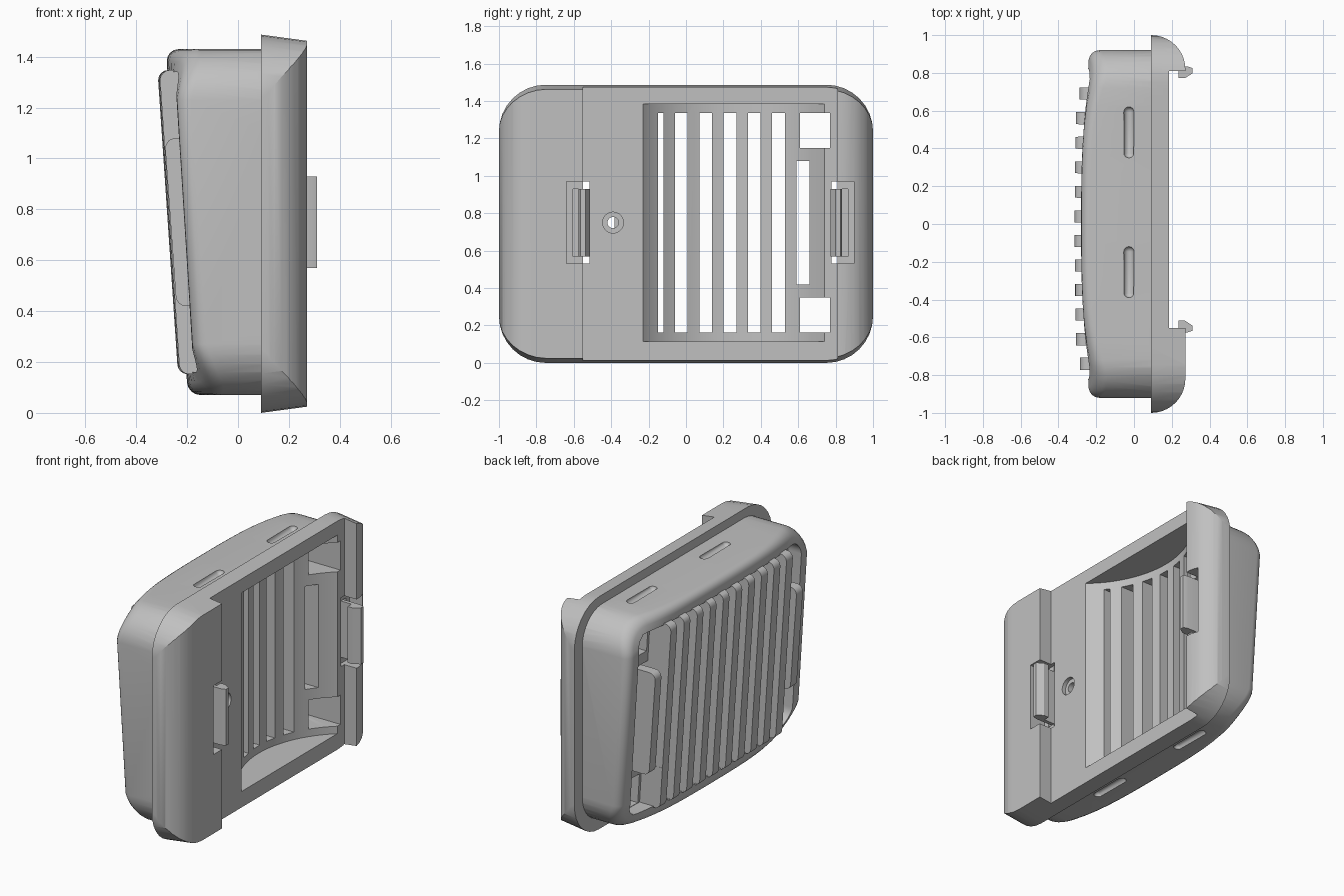
import bpy, bmesh, math

cube = bpy.data.objects.get("Cube")
if cube:
    bpy.data.objects.remove(cube)

grey = bpy.data.materials.new("plain grey")
grey.use_nodes = True
grey.diffuse_color = (0.53, 0.53, 0.53, 1)
grey.node_tree.nodes["Principled BSDF"].inputs["Base Color"].default_value = (0.53, 0.53, 0.53, 1)


def finish(name, bm):
    bmesh.ops.recalc_face_normals(bm, faces=bm.faces)
    mesh = bpy.data.meshes.new(name)
    bm.to_mesh(mesh)
    bm.free()
    mesh.materials.append(grey)
    obj = bpy.data.objects.new(name, mesh)
    bpy.context.collection.objects.link(obj)
    return obj


def prism(name, points, axis, a, b):
    """Extrude a 2D polygon along one axis from a to b."""
    place = {"x": lambda p, t: (t, p[0], p[1]),
             "y": lambda p, t: (p[0], t, p[1]),
             "z": lambda p, t: (p[0], p[1], t)}[axis]
    bm = bmesh.new()
    low = [bm.verts.new(place(p, a)) for p in points]
    high = [bm.verts.new(place(p, b)) for p in points]
    bm.faces.new(low)
    bm.faces.new(high)
    for i in range(len(points)):
        j = (i + 1) % len(points)
        bm.faces.new((low[i], low[j], high[j], high[i]))
    return finish(name, bm)


def box(name, x, y, z):
    rect = [(y[0], z[0]), (y[1], z[0]), (y[1], z[1]), (y[0], z[1])]
    return prism(name, rect, "x", *x)


def circle(cx, cy, r, n):
    return [(cx + r * math.cos(math.tau * i / n), cy + r * math.sin(math.tau * i / n)) for i in range(n)]


def capsule(x, y, z, r, stretch):
    """Ball stretched along y."""
    bm = bmesh.new()
    bmesh.ops.create_uvsphere(bm, u_segments=16, v_segments=10, radius=r)
    for v in bm.verts:
        v.co.y += stretch if v.co.y > -1e-5 else -stretch
        v.co.x += x
        v.co.y += y
        v.co.z += z
    return finish("dimple", bm)


def outline(h, z0, z1, r, arc=8, straight=16):
    """Rounded rectangle in y and z: upper half, then lower half reversed."""
    left = [(-h + r - r * math.cos(math.pi / 2 * i / arc), r * math.sin(math.pi / 2 * i / arc) - r)
            for i in range(arc + 1)]
    middle = [(-(h - r) + 2 * (h - r) * i / straight, 0) for i in range(1, straight)]
    half = left + middle + [(-y, d) for y, d in reversed(left)]
    return [(y, z1 + d) for y, d in half] + [(y, z0 - d) for y, d in reversed(half)]


def loft(name, rings):
    """Bridge rings of points and cap both ends with strips."""
    bm = bmesh.new()
    loops = [[bm.verts.new(p) for p in ring] for ring in rings]
    n = len(loops[0])
    for a, b in zip(loops, loops[1:]):
        for i in range(n):
            bm.faces.new((a[i], a[(i + 1) % n], b[(i + 1) % n], b[i]))
    for loop in (loops[0], loops[-1]):
        for i in range(n // 2 - 1):
            bm.faces.new((loop[i], loop[i + 1], loop[n - 2 - i], loop[n - 1 - i]))
    bmesh.ops.triangulate(bm, faces=bm.faces)
    return finish(name, bm)


def boolean(target, other, operation):
    mod = target.modifiers.new(operation, "BOOLEAN")
    mod.operation = operation
    mod.solver = "EXACT"
    mod.object = other
    bpy.context.view_layer.objects.active = target
    bpy.ops.object.modifier_apply(modifier=mod.name)
    bpy.data.objects.remove(other)


def plane(y, z):
    """Tilted, slightly bowed outer face."""
    return -0.28 + 0.063 * (1.38 - z) + 0.02 * y * y


def front(y, z):
    """Outer face falling away at the four corners."""
    return plane(y, z) + 0.08 * (y / 0.87) ** 4 * ((z - 0.75) / 0.63) ** 6


# Body shell with a filleted rim and a deep recessed panel
FILLET, DEPTH = 0.05, 0.11
rings = [[(0.12, y, z) for y, z in outline(0.92, 0.07, 1.43, 0.2)]]
for step in range(5):
    a = math.pi / 2 * step / 4
    inset = FILLET * (1 - math.cos(a))
    shape = outline(0.92 - inset, 0.07 + inset, 1.43 - inset, 0.2 - inset)
    rings.append([(front(y, z) + FILLET * (1 - math.sin(a)), y, z) for y, z in shape])
recess = outline(0.82, 0.16, 1.34, 0.09)
rings.append([(front(y, z), y, z) for y, z in recess])
rings.append([(plane(y, z) + DEPTH, y, z) for y, z in recess])
housing = loft("housing", rings)

# Mounting flange: drafted plate with rounded ends and a wide channel
flange = loft("flange", [[(x, y, z) for y, z in outline(1, d, 1.487 - d, 0.25)]
                         for x, d in ((0.09, 0), (0.29, 0.027))])
arc = [(0.09 + 0.182 * math.sin(math.pi / 2 * i / 10), 0.82 + 0.18 * math.cos(math.pi / 2 * i / 10))
       for i in range(11)]
profile = ([(0.05, -1.02), (0.09, -1.0)] + [(x, -y) for x, y in arc[1:]]
           + [(0.272, -0.55), (0.185, -0.55), (0.185, 0.81), (0.272, 0.81)]
           + arc[::-1][:-1] + [(0.09, 1.0), (0.05, 1.02)])
boolean(flange, prism("flange_profile", profile, "z", -0.1, 1.6), "INTERSECT")
boolean(housing, flange, "UNION")

# Deep outer ribs with rounded ends, short at both sides
PITCH, HALF, ROUND = 0.13, 0.032, 0.04
for k in range(12):
    y = -0.74 + PITCH * k
    z0, z1 = (0.42, 1.08) if k in (0, 11) else (0.152, 1.348)
    ends = []
    for z, s in ((z0, 1), (z1, -1)):
        top = plane(y, z) - 0.036
        curve = [(top + ROUND * (1 - math.sin(a)), z + s * ROUND * (1 - math.cos(a)))
                 for a in (math.pi / 2 * i / 4 for i in range(5))]
        ends.append([(plane(y, z) + DEPTH + 0.012, z)] + curve)
    rib = prism("rib", ends[0] + ends[1][::-1], "y", y - HALF, y + HALF)
    boolean(housing, rib, "UNION")

# Shallow round trough inside, and the countersunk screw hole
boolean(housing, prism("trough", circle(0.609, 0.255, 0.644, 96), "z", 0.115, 1.385), "DIFFERENCE")
boolean(housing, prism("screw_hole", circle(-0.39, 0.75, 0.03, 20), "x", -0.145, 0.5), "DIFFERENCE")
boolean(housing, prism("screw_seat", circle(-0.39, 0.75, 0.056, 28), "x", 0.16, 0.5), "DIFFERENCE")

# Vent slots between the ribs
for k in range(-1, 6):
    mid = -0.025 + PITCH * k
    low = -0.15 if k == -1 else mid - 0.034
    z = (0.42, 1.08) if k == 5 else (0.163, 1.337)
    boolean(housing, box("slot", (-0.5, 0.4), (low, mid + 0.034), z), "DIFFERENCE")

# Corner windows
for z in ((0.163, 0.35), (1.15, 1.337)):
    boolean(housing, box("window", (-0.5, 0.4), (0.61, 0.77), z), "DIFFERENCE")

# Long rounded dimples on the top and bottom walls
for centre in (0.485, -0.255):
    for z in (1.434, 0.066):
        boolean(housing, capsule(-0.027, centre, z, 0.028, 0.108), "DIFFERENCE")

# Clip pockets with a relief slit, mirrored about the channel centre
CENTRE = 0.13
for s in (-1, 1):
    def span(a, b):
        return tuple(sorted((CENTRE + s * a, CENTRE + s * b)))
    boolean(housing, box("pocket", (0.16, 0.4), span(0.67, 0.768), (0.53, 0.97)), "DIFFERENCE")
    boolean(housing, box("relief", (0.1, 0.4), span(0.7, 0.735), (0.57, 0.93)), "DIFFERENCE")
    boolean(housing, box("clip_opening", (-0.5, 0.4), span(0.647, 0.681), (0.53, 0.97)), "DIFFERENCE")

parts = [housing]

# Hooked clips
hook = [(0.09, 0.681), (0.235, 0.681), (0.235, 0.642), (0.27, 0.642), (0.31, 0.668),
        (0.31, 0.695), (0.28, 0.705), (0.09, 0.705)]
for s, side in ((-1, "front"), (1, "back")):
    parts.append(prism(side + "_clip", [(x, CENTRE + s * y) for x, y in hook], "z", 0.57, 0.93))

# Smooth curved surfaces, keep edges sharp
bpy.ops.object.select_all(action="DESELECT")
for obj in parts:
    obj.select_set(True)
bpy.context.view_layer.objects.active = housing
bpy.ops.object.shade_smooth_by_angle(angle=math.radians(28))
